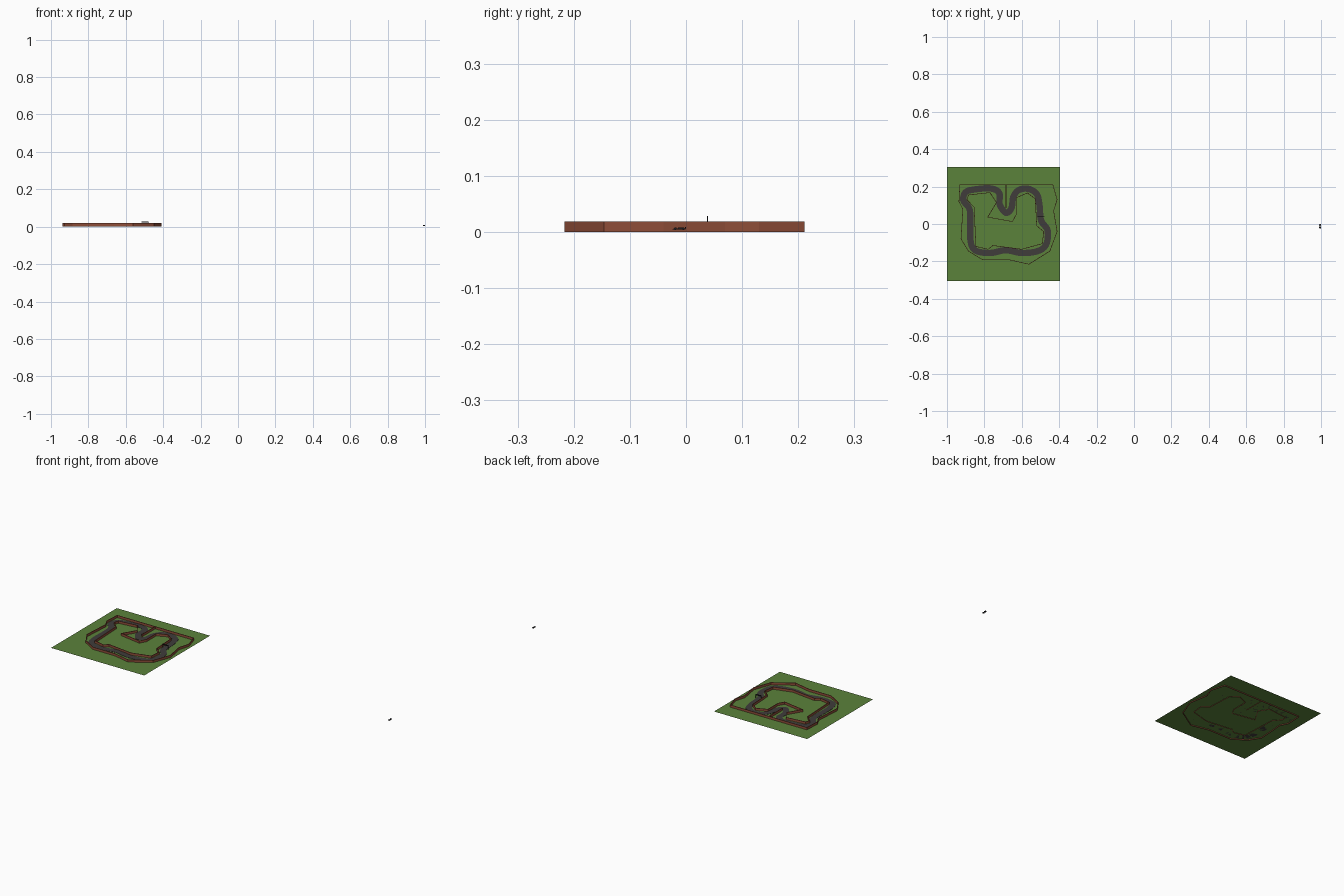
import bpy, bmesh
from mathutils import Vector

cube = bpy.data.objects.get("Cube")
if cube:
    bpy.data.objects.remove(cube, do_unlink=True)


def material(name, rgb):
    m = bpy.data.materials.new(name)
    m.use_nodes = True
    m.diffuse_color = (*rgb, 1)
    m.node_tree.nodes["Principled BSDF"].inputs["Base Color"].default_value = (*rgb, 1)
    return m


GRASS = material("grass green", (0.105, 0.225, 0.043))
ASPHALT = material("asphalt grey", (0.05, 0.045, 0.043))
BRICK = material("brick red", (0.27, 0.075, 0.04))
BLACK = material("black", (0.012, 0.012, 0.014))


def finish(name, bm, mat):
    bmesh.ops.recalc_face_normals(bm, faces=bm.faces)
    mesh = bpy.data.meshes.new(name)
    bm.to_mesh(mesh)
    bm.free()
    mesh.materials.append(mat)
    ob = bpy.data.objects.new(name, mesh)
    bpy.context.collection.objects.link(ob)
    return ob


def box(name, lo, hi, mat):
    bm = bmesh.new()
    bmesh.ops.create_cube(bm, size=1)
    for v in bm.verts:
        v.co = [(a + b) / 2 + c * (b - a) for a, b, c in zip(lo, hi, v.co)]
    return finish(name, bm, mat)


def smooth_loop(points, steps=6):
    """Closed rounded path through the points."""
    out, n = [], len(points)
    for i in range(n):
        a, b, c, d = (Vector(points[(i + k) % n]) for k in (-1, 0, 1, 2))
        for s in range(steps):
            t = s / steps
            out.append(0.5 * (2 * b + (c - a) * t + (2 * a - 5 * b + 4 * c - d) * t * t
                              + (3 * b - a - 3 * c + d) * t ** 3))
    return out


def loop_strip(name, points, width, z0, z1, mat):
    """Closed strip of rectangular section with mitred corners."""
    pts = [Vector(p) for p in points]
    n = len(pts)
    bm = bmesh.new()
    rings = []
    for i, p in enumerate(pts):
        d0 = (p - pts[i - 1]).normalized()
        d1 = (pts[(i + 1) % n] - p).normalized()
        t = (d0 + d1).normalized()
        side = Vector((-t.y, t.x)) * (width / 2 / max(t.dot(d1), 0.5))
        rings.append([bm.verts.new((q.x, q.y, z)) for q, z in
                      ((p - side, z0), (p + side, z0), (p + side, z1), (p - side, z1))])
    for i in range(n):
        a, b = rings[i], rings[(i + 1) % n]
        for k in range(4):
            j = (k + 1) % 4
            bm.faces.new((a[k], a[j], b[j], b[k]))
    return finish(name, bm, mat)


# Grass field
bm = bmesh.new()
bm.faces.new([bm.verts.new(p) for p in ((-1, -0.305, 0.005), (-0.395, -0.305, 0.005),
                                        (-0.395, 0.305, 0.005), (-1, 0.305, 0.005))])
finish("grass_field", bm, GRASS)

# Road
road = [(-.90, .17), (-.85, .185), (-.765, .19), (-.72, .165), (-.718, .105),
        (-.685, .06), (-.655, .085), (-.645, .145), (-.615, .182), (-.565, .188),
        (-.52, .16), (-.505, .1), (-.497, .02), (-.462, -.035), (-.47, -.11),
        (-.515, -.145), (-.60, -.155), (-.685, -.14), (-.77, -.155), (-.85, -.14),
        (-.875, -.08), (-.877, .07), (-.912, .125)]
loop_strip("road", smooth_loop(road), 0.034, 0.005, 0.0065, ASPHALT)

# Brick walls
outer = [(-.931, .21), (-.434, .21), (-.411, .13), (-.43, .07), (-.411, -.04),
         (-.45, -.145), (-.562, -.215), (-.664, -.192), (-.808, -.192), (-.885, -.145),
         (-.925, -.08), (-.915, .08), (-.936, .12)]
inner = [(-.885, .155), (-.77, .168), (-.735, .115), (-.782, .037), (-.65, .013),
         (-.63, .05), (-.63, .14), (-.57, .166), (-.528, .135), (-.52, -.01),
         (-.483, -.04), (-.49, -.105), (-.60, -.135), (-.755, -.115), (-.78, -.135),
         (-.845, -.12), (-.855, .09), (-.893, .13)]
loop_strip("outer_wall", outer, 0.003, 0, 0.019, BRICK)
loop_strip("inner_wall", inner, 0.003, 0.003, 0.019, BRICK)
box("hairpin_wall", (-.686, .085, .003), (-.683, .21, .019), BRICK)

# Start gantry across the road
for side, x in (("left", -.479), ("right", -.516)):
    box("gantry_post_" + side, (x - .001, .037, .005), (x + .001, .039, .028), BLACK)
box("gantry_banner", (-.517, .037, .022), (-.478, .039, .029), BLACK)

# Little racing car standing apart
X = 0.995
box("car_body", (X - .0025, -.022, .0045), (X + .0025, -.001, .0065), BLACK)
box("car_cockpit", (X - .0015, -.014, .0065), (X + .0015, -.006, .0085), BLACK)
box("car_nose_wing", (X - .0045, -.0245, .0045), (X + .0045, -.022, .0055), BLACK)
box("car_rear_wing", (X - .004, -.002, .0065), (X + .004, 0, .009), BLACK)
for end, y in (("front", -.019), ("rear", -.005)):
    for side, s in (("left", 1), ("right", -1)):
        bpy.ops.mesh.primitive_cylinder_add(vertices=12, radius=.0025, depth=.002,
                                            location=(X + s * .004, y, .0062),
                                            rotation=(0, 1.5708, 0))
        wheel = bpy.context.object
        wheel.name = f"wheel_{end}_{side}"
        wheel.data.materials.append(BLACK)
